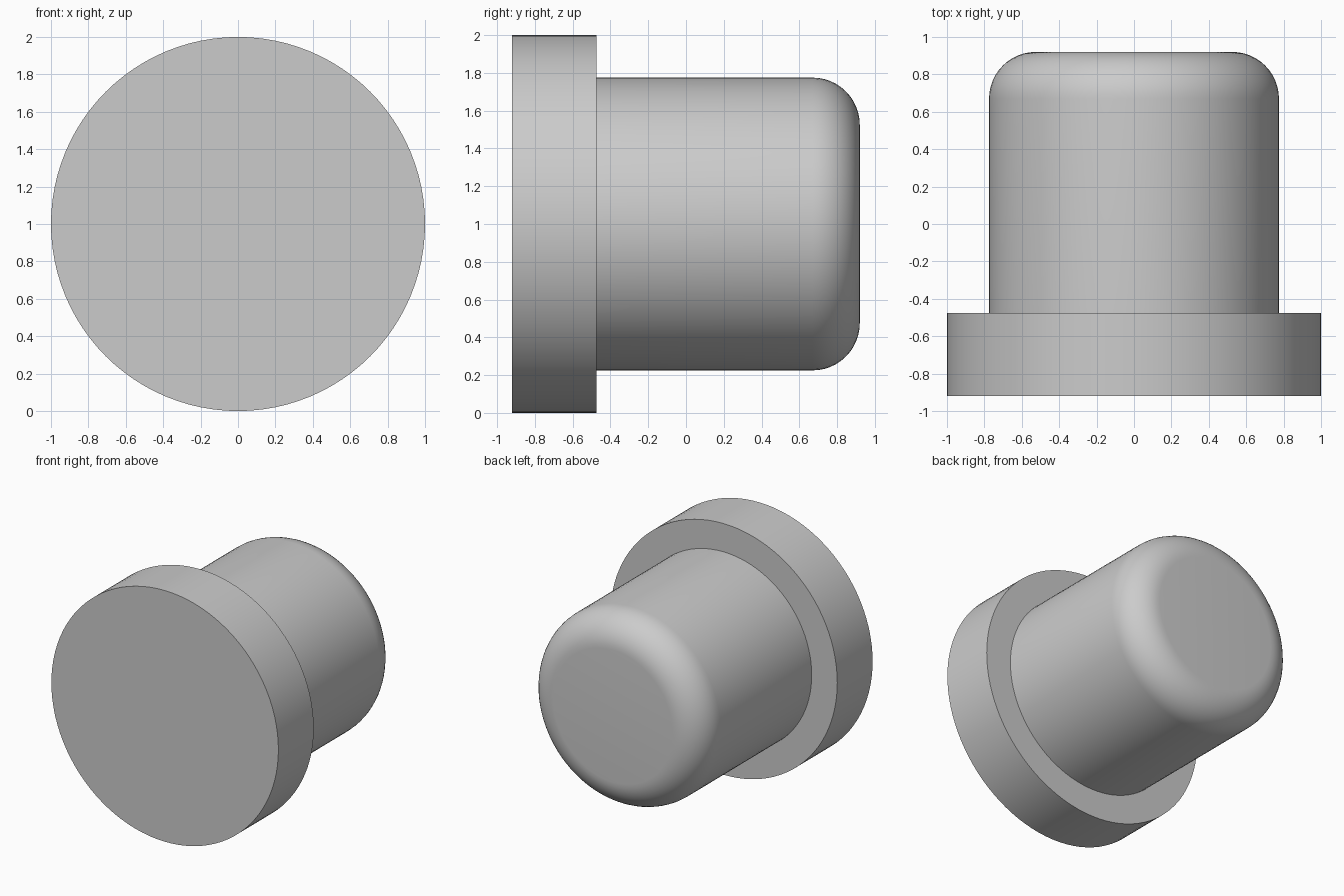
import bpy
import bmesh
import math
from mathutils import Matrix, Vector

cube = bpy.data.objects.get("Cube")
if cube:
    bpy.data.objects.remove(cube, do_unlink=True)

SEGMENTS = 96
CENTRE_Z = 1.0

grey = bpy.data.materials.new("light grey")
grey.use_nodes = True
colour = (0.6, 0.6, 0.6, 1.0)
grey.diffuse_color = colour
grey.node_tree.nodes["Principled BSDF"].inputs["Base Color"].default_value = colour


def lathe(name, profile):
    """Spin (radius, y) points about the horizontal y axis."""
    bm = bmesh.new()
    verts = [bm.verts.new((r, y, CENTRE_Z)) for r, y in profile]
    edges = [bm.edges.new(pair) for pair in zip(verts, verts[1:])]
    bmesh.ops.spin(bm, geom=verts + edges, cent=(0, 0, CENTRE_Z), axis=(0, 1, 0),
                   angle=math.tau, steps=SEGMENTS, use_duplicate=False)
    bmesh.ops.remove_doubles(bm, verts=bm.verts, dist=0.0001)
    bmesh.ops.recalc_face_normals(bm, faces=bm.faces)
    mesh = bpy.data.meshes.new(name)
    bm.to_mesh(mesh)
    bm.free()
    mesh.materials.append(grey)
    obj = bpy.data.objects.new(name, mesh)
    bpy.context.collection.objects.link(obj)
    bpy.ops.object.select_all(action="DESELECT")
    obj.select_set(True)
    bpy.context.view_layer.objects.active = obj
    bpy.ops.object.shade_smooth_by_angle(angle=math.radians(30))
    return obj


# Wide disc at the front
FRONT, STEP, BACK = -0.92, -0.475, 0.92
lathe("flange", [(0, FRONT), (1, FRONT), (1, STEP), (0, STEP)])

# Narrower plug with a rounded back rim
RADIUS, FILLET, ARC_STEPS = 0.775, 0.25, 12
rim = []
for i in range(ARC_STEPS + 1):
    a = math.pi / 2 * i / ARC_STEPS
    rim.append((RADIUS - FILLET + FILLET * math.cos(a),
                BACK - FILLET + FILLET * math.sin(a)))
lathe("plug", [(0, STEP - 0.02), (RADIUS, STEP - 0.02)] + rim + [(0, BACK)])
